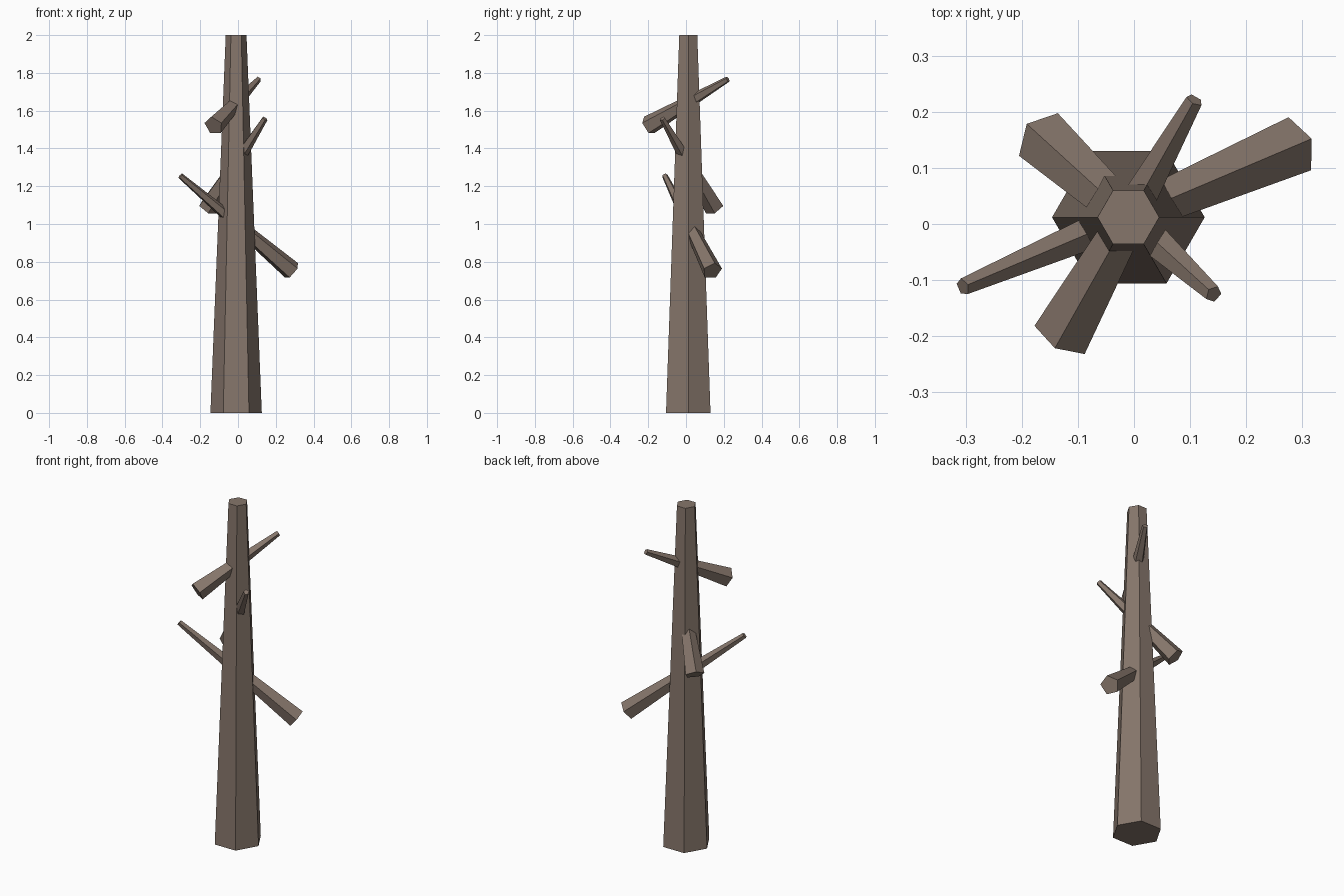
import bpy
import bmesh
from math import cos, sin, pi
from mathutils import Vector

cube = bpy.data.objects.get("Cube")
if cube:
    bpy.data.objects.remove(cube, do_unlink=True)

# One flat bark colour
bark = bpy.data.materials.new("bark brown")
bark.use_nodes = True
color = (0.238, 0.181, 0.147, 1.0)
bark.diffuse_color = color
bsdf = bark.node_tree.nodes["Principled BSDF"]
bsdf.inputs["Base Color"].default_value = color
bsdf.inputs["Roughness"].default_value = 0.9


def tapered_prism(name, start, end, r_start, r_end, sides, first):
    """Capped tapered prism; the first corner points along 'first'."""
    start, end = Vector(start), Vector(end)
    axis = (end - start).normalized()
    u = Vector(first)
    u = (u - axis * u.dot(axis)).normalized()
    v = axis.cross(u)
    bm = bmesh.new()
    rings = []
    for center, radius in ((start, r_start), (end, r_end)):
        angles = [2 * pi * i / sides for i in range(sides)]
        rings.append([bm.verts.new(center + radius * (u * cos(a) + v * sin(a)))
                      for a in angles])
    low, high = rings
    bm.faces.new(low[::-1])
    bm.faces.new(high)
    for i in range(sides):
        j = (i + 1) % sides
        bm.faces.new((low[i], low[j], high[j], high[i]))
    bmesh.ops.recalc_face_normals(bm, faces=bm.faces)
    mesh = bpy.data.meshes.new(name)
    bm.to_mesh(mesh)
    bm.free()
    mesh.materials.append(bark)
    obj = bpy.data.objects.new(name, mesh)
    bpy.context.scene.collection.objects.link(obj)
    return obj


# Six-sided tapering trunk
tapered_prism("trunk", (-0.01, 0.012, 0), (-0.01, 0.012, 2), 0.136, 0.055, 6, (1, 0, 0))

# Five-sided branches run right through the trunk: thick low end, thin high end
branches = {
    "lower_branch": ((0.286, 0.139, 0.751), (-0.305, -0.112, 1.255)),
    "middle_branch": ((-0.161, 0.151, 1.085), (0.142, -0.125, 1.558)),
    "upper_branch": ((-0.129, -0.200, 1.520), (0.108, 0.221, 1.766)),
}
for name, (thick, thin) in branches.items():
    tapered_prism(name, thick, thin, 0.054, 0.016, 5, (0, 0, 1))
